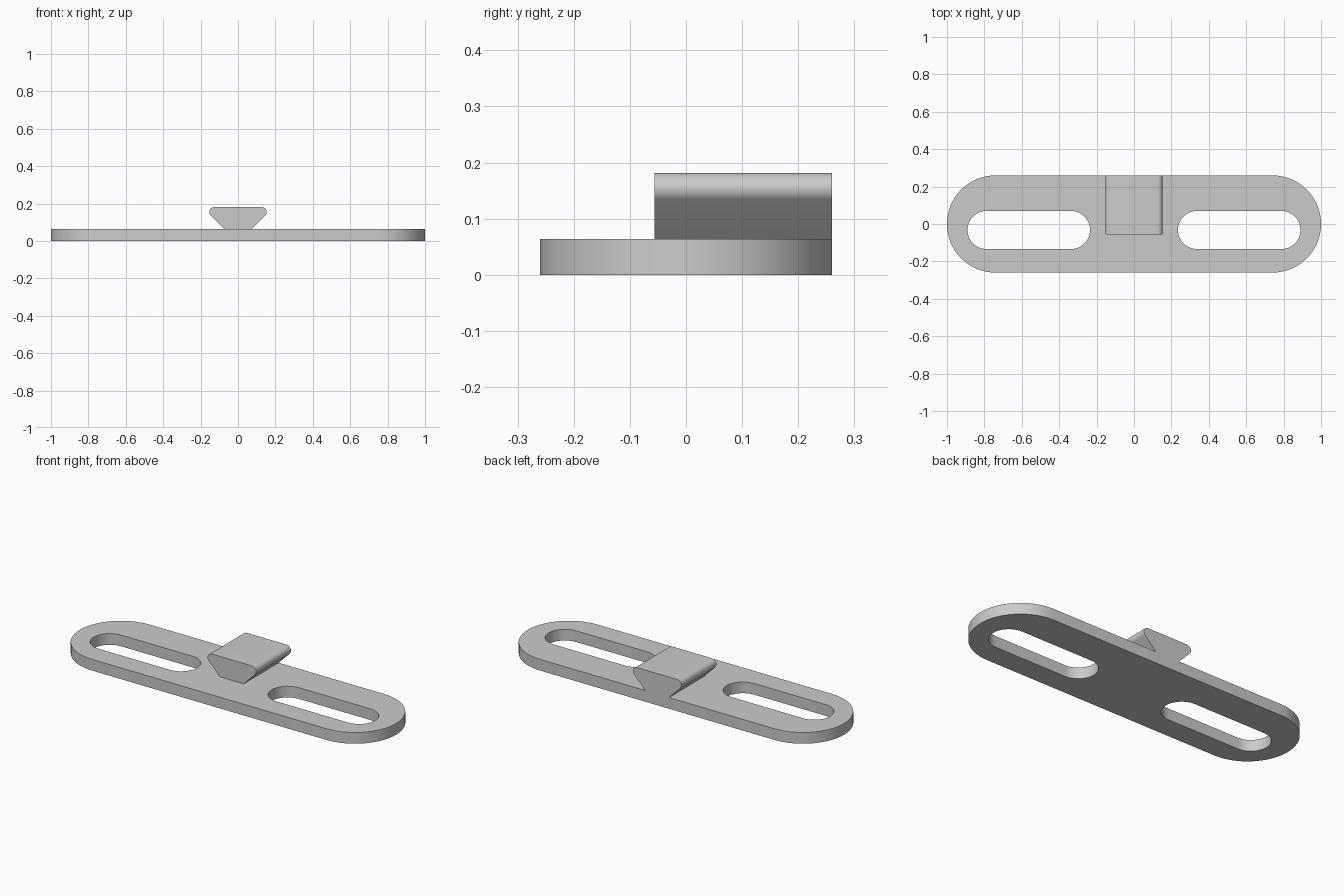
import bpy, bmesh
from math import sin, cos, pi, radians
from mathutils import Vector

cube = bpy.data.objects.get("Cube")
if cube:
    bpy.data.objects.remove(cube, do_unlink=True)

PLATE_TOP = 0.064
HALF_DEPTH = 0.26

grey = bpy.data.materials.new("plain grey")
grey.use_nodes = True
colour = (0.6, 0.6, 0.6, 1)
grey.diffuse_color = colour
grey.node_tree.nodes["Principled BSDF"].inputs["Base Color"].default_value = colour


def arc(cx, cy, radius, start, end, steps):
    """Points on an arc, angles in degrees."""
    angles = [radians(start + (end - start) * i / steps) for i in range(steps + 1)]
    return [(cx + radius * cos(a), cy + radius * sin(a)) for a in angles]


def stadium(x0, x1, cy, radius, steps=32):
    """Outline with straight sides and round ends."""
    return (arc(x1 - radius, cy, radius, -90, 90, steps)
            + arc(x0 + radius, cy, radius, 90, 270, steps))


def prism(name, points, sweep):
    """Extrude a closed outline of 3D points along a vector."""
    bm = bmesh.new()
    face = bm.faces.new([bm.verts.new(p) for p in points])
    new = bmesh.ops.extrude_face_region(bm, geom=[face])["geom"]
    verts = [v for v in new if isinstance(v, bmesh.types.BMVert)]
    bmesh.ops.translate(bm, verts=verts, vec=Vector(sweep))
    bmesh.ops.recalc_face_normals(bm, faces=bm.faces)
    mesh = bpy.data.meshes.new(name)
    bm.to_mesh(mesh)
    bm.free()
    mesh.materials.append(grey)
    obj = bpy.data.objects.new(name, mesh)
    bpy.context.collection.objects.link(obj)
    return obj


def activate(obj):
    bpy.ops.object.select_all(action="DESELECT")
    obj.select_set(True)
    bpy.context.view_layer.objects.active = obj


# Base plate with round ends
plate = prism("base_plate", [(x, y, 0) for x, y in stadium(-1, 1, 0, HALF_DEPTH)],
              (0, 0, PLATE_TOP))

# Two long slots cut through the plate
for side, x0, x1 in (("left", 0.235, 0.89), ("right", -0.89, -0.235)):
    outline = stadium(x0, x1, -0.032, 0.102, 24)
    cutter = prism(side + "_slot_cutter", [(x, y, -0.1) for x, y in outline], (0, 0, 0.3))
    cutter.hide_render = True
    cut = plate.modifiers.new(side + "_slot", "BOOLEAN")
    cut.operation = "DIFFERENCE"
    cut.solver = "EXACT"
    cut.object = cutter
    activate(plate)
    bpy.ops.object.modifier_apply(modifier=cut.name)
    bpy.data.objects.remove(cutter, do_unlink=True)

# Dovetail rail: sloping sides, rounded upper edges
corner = 0.027
right_half = [(0.075, PLATE_TOP)] + arc(0.126, 0.181 - corner, corner, -45, 90, 14)
profile = right_half + [(-x, z) for x, z in reversed(right_half)]
rail = prism("dovetail_rail", [(x, -0.056, z) for x, z in profile],
             (0, HALF_DEPTH + 0.056, 0))

for obj in (plate, rail):
    activate(obj)
    bpy.ops.object.shade_smooth_by_angle(angle=radians(30))
